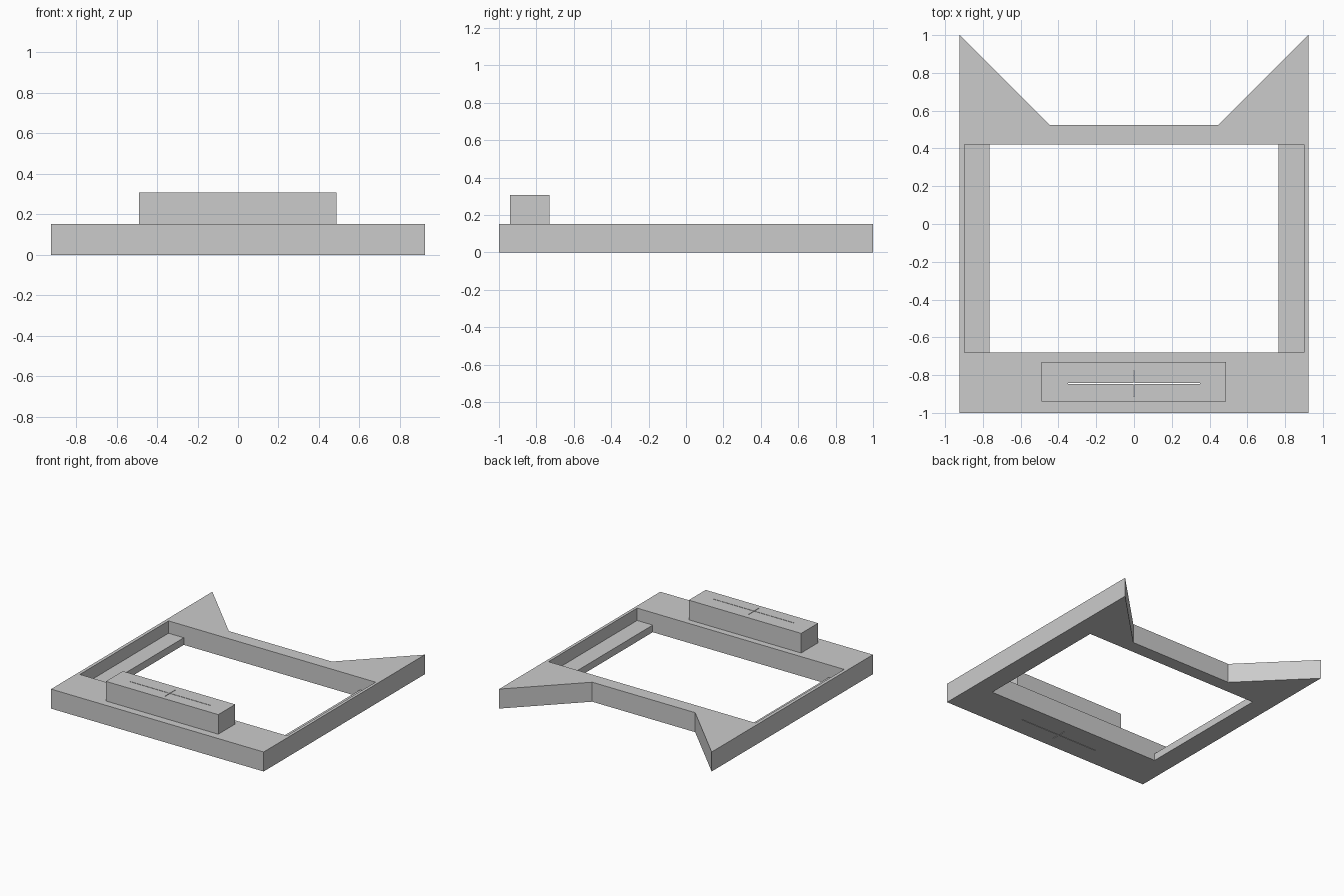
import bpy
import bmesh

cube = bpy.data.objects.get("Cube")
if cube:
    bpy.data.objects.remove(cube, do_unlink=True)

grey = bpy.data.materials.new("plain_grey")
grey.use_nodes = True
colour = (0.6, 0.6, 0.6, 1)
grey.diffuse_color = colour
grey.node_tree.nodes["Principled BSDF"].inputs["Base Color"].default_value = colour

HEIGHT = 0.153


def prism(name, outline, low, high):
    """Extrude a flat outline upwards from low to high."""
    bm = bmesh.new()
    face = bm.faces.new([bm.verts.new((x, y, low)) for x, y in outline])
    extruded = bmesh.ops.extrude_face_region(bm, geom=[face])["geom"]
    top = [v for v in extruded if isinstance(v, bmesh.types.BMVert)]
    bmesh.ops.translate(bm, verts=top, vec=(0, 0, high - low))
    bmesh.ops.recalc_face_normals(bm, faces=bm.faces)
    mesh = bpy.data.meshes.new(name)
    bm.to_mesh(mesh)
    bm.free()
    mesh.materials.append(grey)
    obj = bpy.data.objects.new(name, mesh)
    bpy.context.collection.objects.link(obj)
    return obj


def box(name, x0, x1, y0, y1, low, high):
    return prism(name, [(x0, y0), (x1, y0), (x1, y1), (x0, y1)], low, high)


def cut(target, cutter):
    cutter.hide_render = True
    cutter.hide_set(True)
    mod = target.modifiers.new(cutter.name, "BOOLEAN")
    mod.operation = "DIFFERENCE"
    mod.solver = "EXACT"
    mod.object = cutter


# Base plate with two pointed horns at the back
half = [(0.923, -1), (0.923, 1), (0.447, 0.525)]
base = prism("base_frame", half + [(-x, y) for x, y in reversed(half)], 0, HEIGHT)

# Raised block at the front
block = box("front_block", -0.489, 0.487, -0.94, -0.73, HEIGHT, 0.307)

# Window through the plate, widened above the side ledges
cut(base, box("window_cutter", -0.765, 0.765, -0.68, 0.42, -0.1, 0.4))
cut(base, box("recess_cutter", -0.897, 0.9, -0.68, 0.42, 0.056, 0.4))

# Thin crossed slits through block and plate
w, y = 0.002, -0.845
slit = [(w, -0.068), (w, -w), (0.35, -w), (0.35, w), (w, w), (w, 0.068)]
cross = slit + [(-a, -b) for a, b in slit]
slits = prism("slit_cutter", [(a, b + y) for a, b in cross], -0.1, 0.4)
cut(base, slits)
cut(block, slits)

# Apply the cuts and remove the helpers
depsgraph = bpy.context.evaluated_depsgraph_get()
for obj in (base, block):
    result = bpy.data.meshes.new_from_object(obj.evaluated_get(depsgraph))
    obj.modifiers.clear()
    obj.data = result
for obj in [o for o in bpy.data.objects if o.name.endswith("_cutter")]:
    bpy.data.objects.remove(obj, do_unlink=True)
